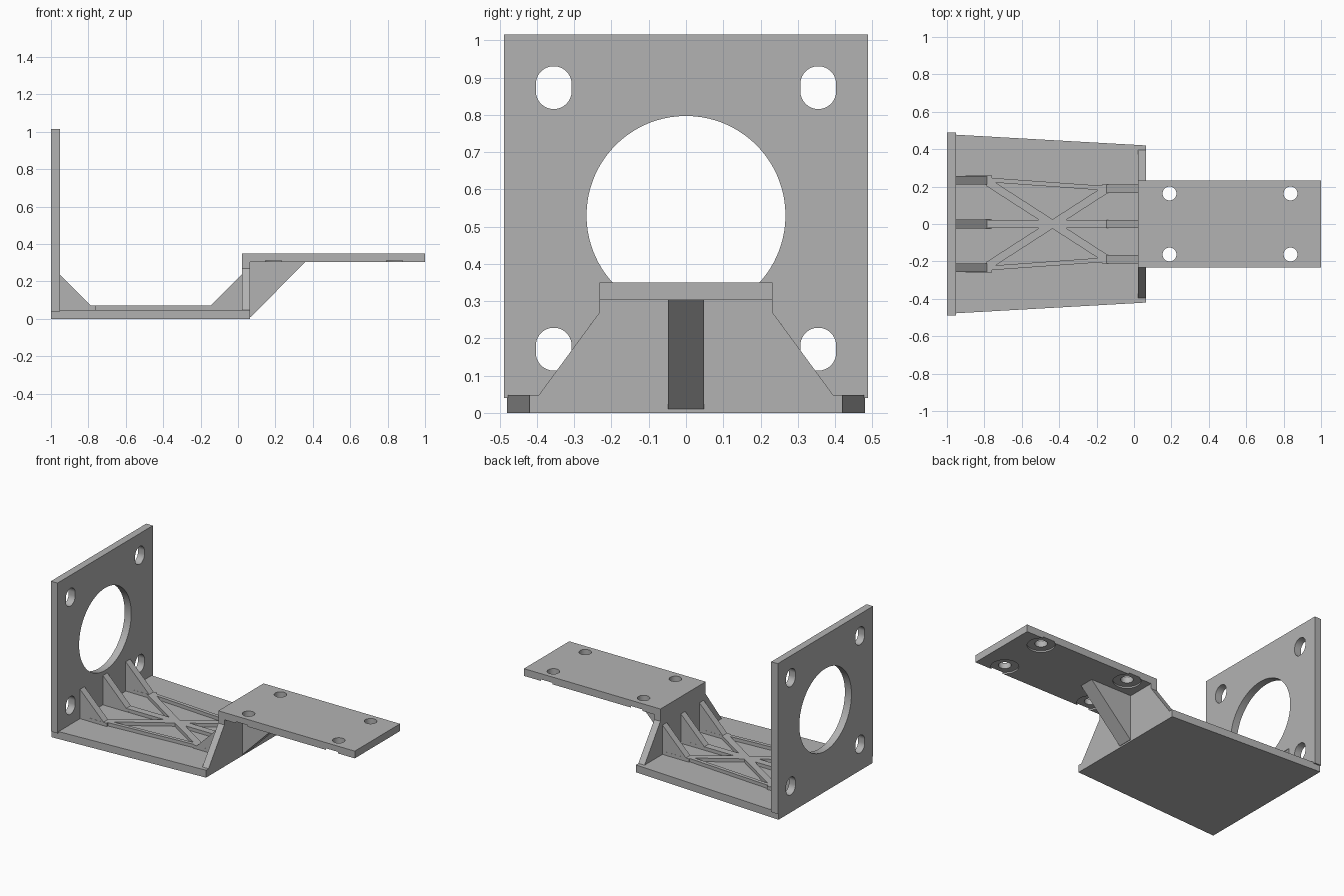
import bpy
import bmesh
from math import cos, sin, pi, radians
from mathutils import Vector

if "Cube" in bpy.data.objects:
    bpy.data.objects.remove(bpy.data.objects["Cube"], do_unlink=True)

# One grey plastic for every part
GREY = (0.45, 0.45, 0.45, 1)
grey = bpy.data.materials.new("plain grey")
grey.use_nodes = True
grey.diffuse_color = GREY
grey.node_tree.nodes["Principled BSDF"].inputs["Base Color"].default_value = GREY

# Maps profile coordinates (u, v) and extrusion depth w to space
PLACE = {
    "x": lambda u, v, w: (w, u, v),
    "y": lambda u, v, w: (u, w, v),
    "z": lambda u, v, w: (u, v, w),
}


def prism(name, outline, axis, low, high):
    """Extrude a flat outline along an axis."""
    bm = bmesh.new()
    place = PLACE[axis]
    face = bm.faces.new([bm.verts.new(place(u, v, low)) for u, v in outline])
    top = bmesh.ops.extrude_face_region(bm, geom=[face])["geom"]
    shift = Vector(place(0, 0, high - low))
    bmesh.ops.translate(bm, vec=shift, verts=[g for g in top if isinstance(g, bmesh.types.BMVert)])
    bmesh.ops.recalc_face_normals(bm, faces=bm.faces)
    mesh = bpy.data.meshes.new(name)
    bm.to_mesh(mesh)
    bm.free()
    mesh.materials.append(grey)
    obj = bpy.data.objects.new(name, mesh)
    bpy.context.collection.objects.link(obj)
    return obj


def combine(obj, others, operation):
    """Apply booleans and discard the helper shapes."""
    for other in others:
        bpy.context.view_layer.objects.active = obj
        mod = obj.modifiers.new("combine", "BOOLEAN")
        mod.operation = operation
        mod.solver = "EXACT"
        mod.object = other
        bpy.ops.object.modifier_apply(modifier=mod.name)
        bpy.data.objects.remove(other, do_unlink=True)


def rect(u0, u1, v0, v1):
    return [(u0, v0), (u1, v0), (u1, v1), (u0, v1)]


def slot(u, v, radius, stretch=0, sides=48):
    """Circle, or an upright slot when stretched."""
    points = []
    for i in range(sides):
        a = 2 * pi * (i + 0.5) / sides
        points.append((u + radius * cos(a), v + radius * sin(a) + (stretch if a < pi else -stretch)))
    return points


def bar(a, b, width):
    """Outline of a straight strip from a to b."""
    a, b = Vector(a), Vector(b)
    side = (b - a).orthogonal().normalized() * width / 2
    return [a + side, b + side, b - side, a - side]


def smooth(obj):
    bpy.ops.object.select_all(action="DESELECT")
    obj.select_set(True)
    bpy.context.view_layer.objects.active = obj
    bpy.ops.object.shade_smooth_by_angle(angle=radians(30))


# Tapered base
prism("base_plate", [(-1, -0.48), (0.065, -0.42), (0.065, 0.42), (-1, 0.48)], "z", 0, 0.048)

# Motor plate with a large bore and four slots
motor_plate = prism("motor_plate", rect(-0.488, 0.488, 0.04, 1.015), "x", -1, -0.953)
cutters = [prism("bore_cutter", slot(0, 0.53, 0.267, sides=96), "x", -1.1, -0.9)]
for y in (-0.355, 0.355):
    for z in (0.171, 0.873):
        cutters.append(prism("slot_cutter", slot(y, z, 0.048, 0.0095), "x", -1.1, -0.9))
combine(motor_plate, cutters, "DIFFERENCE")
smooth(motor_plate)

# Upright wall that carries the shelf
half = [(0.395, 0.04), (0.395, 0.048), (0.232, 0.27), (0.232, 0.305)]
prism("upright_wall", half + [(-y, z) for y, z in reversed(half)], "x", 0.021, 0.065)

# Shelf with four holes, each with a shallow recess underneath
shelf = prism("shelf", rect(0.021, 1, -0.232, 0.232), "z", 0.303, 0.35)
cutters = []
for x in (0.19, 0.837):
    for y in (-0.163, 0.163):
        cutters.append(prism("hole_cutter", slot(x, y, 0.037), "z", 0.2, 0.4))
        cutters.append(prism("recess_cutter", slot(x, y, 0.081), "z", 0.2, 0.313))
combine(shelf, cutters, "DIFFERENCE")
smooth(shelf)

# Brace under the shelf
prism("shelf_brace", [(0.06, 0.01), (0.068, 0.01), (0.36, 0.304), (0.06, 0.304)], "y", -0.048, 0.048)

# Sloped gussets at both ends of the base
for side, label in ((-1, "right"), (0, "middle"), (1, "left")):
    y = side * 0.234
    prism(label + "_motor_gusset", [(-0.955, 0.04), (-0.755, 0.04), (-0.955, 0.24)], "y", y - 0.023, y + 0.023)
    y = side * 0.189
    prism(label + "_wall_gusset", [(0.023, 0.04), (-0.177, 0.04), (0.023, 0.24)], "y", y - 0.022, y + 0.022)

# Low lattice of stiffening ribs on the base
ribs = prism("base_ribs", bar((-0.9, 0), (0, 0), 0.045), "z", 0.04, 0.07)
strips = []
for s in (-1, 1):
    strips.append(bar((-0.78, s * 0.236), (-0.15, s * 0.191), 0.024))
    strips.append(bar((-0.78, s * 0.222), (-0.15, s * -0.184), 0.042))
    strips.append(rect(-0.9, -0.76, s * 0.234 - 0.024, s * 0.234 + 0.024))
    strips.append(rect(-0.17, 0, s * 0.189 - 0.0225, s * 0.189 + 0.0225))
combine(ribs, [prism("strip", p, "z", 0.04, 0.07) for p in strips], "UNION")
